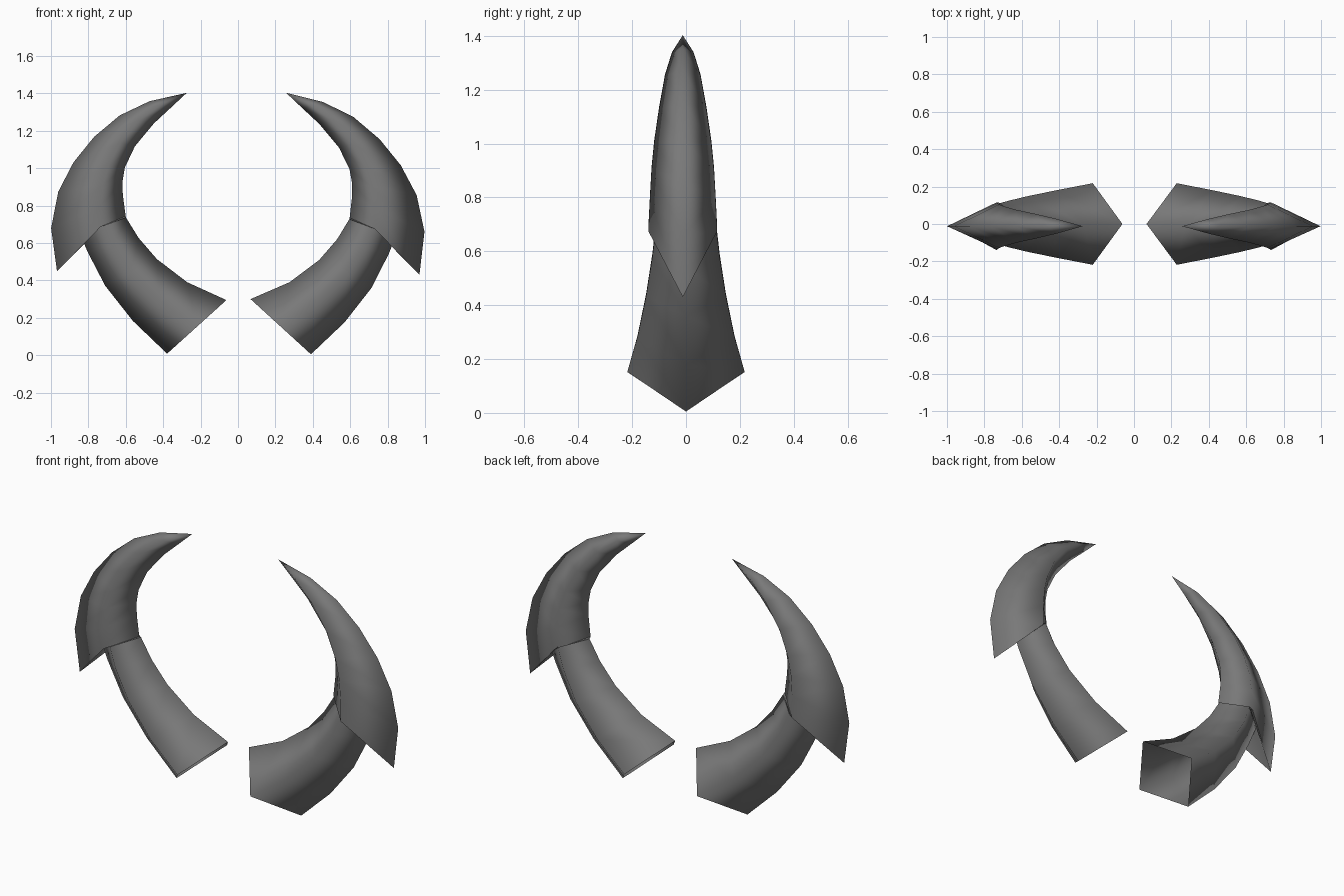
import bpy
import bmesh

cube = bpy.data.objects.get("Cube")
if cube:
    bpy.data.objects.remove(cube, do_unlink=True)

# Single dark horn colour
horn_grey = bpy.data.materials.new("horn_grey")
horn_grey.use_nodes = True
colour = (0.19, 0.19, 0.19, 1)
horn_grey.diffuse_color = colour
horn_grey.node_tree.nodes["Principled BSDF"].inputs["Base Color"].default_value = colour

# Diamond rings: outer x, outer z, inner x, inner z, half depth, side ridge position (0 inner, 1 outer)
SHAFT = [
    (0.39, 0.005, 0.067, 0.30, 0.218, 0.50),
    (0.57, 0.176, 0.275, 0.39, 0.180, 0.50),
    (0.714, 0.36, 0.435, 0.51, 0.148, 0.50),
    (0.805, 0.54, 0.53, 0.62, 0.125, 0.50),
    (0.85, 0.65, 0.595, 0.727, 0.112, 0.46),
]
SHEATH = [
    (0.97, 0.43, 0.597, 0.735, 0.128, 0.36),
    (0.997, 0.66, 0.61, 0.85, 0.122, 0.30),
    (0.955, 0.856, 0.61, 0.92, 0.116, 0.30),
    (0.87, 1.016, 0.596, 0.995, 0.106, 0.32),
    (0.757, 1.155, 0.54, 1.11, 0.088, 0.36),
    (0.618, 1.273, 0.436, 1.235, 0.066, 0.42),
    (0.457, 1.353, 0.345, 1.32, 0.040, 0.50),
]
TIP = (0.257, -0.012, 1.403)


def add_ring(bm, spec, shift, lift=0):
    ox, oz, ix, iz, depth, t = spec
    mx, mz = ix + (ox - ix) * t, iz + (oz - iz) * t + lift
    points = [(ox, shift, oz), (mx, shift - depth, mz),
              (ix, shift, iz), (mx, shift + depth, mz)]
    return [bm.verts.new(p) for p in points]


def make_horn(name, side):
    bm = bmesh.new()
    rings = [add_ring(bm, s, 0) for s in SHAFT]
    lip = len(rings)
    for i, s in enumerate(SHEATH):
        rings.append(add_ring(bm, s, -0.012, 0.05 if i == 0 else 0))

    # Skin between neighbouring rings, open at the root
    for a, b in zip(rings, rings[1:]):
        for k in range(4):
            n = (k + 1) % 4
            bm.faces.new((a[k], a[n], b[n], b[k]))
    tip = bm.verts.new(TIP)
    for k in range(4):
        bm.faces.new((rings[-1][k], rings[-1][(k + 1) % 4], tip))

    # The far horn leans very slightly differently
    if side < 0:
        for v in bm.verts:
            x, z = -v.co.x, v.co.z
            v.co.x = x - 0.02 * (z - 0.55)
            v.co.z = z - 0.026 * (x + 0.27)
    bmesh.ops.recalc_face_normals(bm, faces=bm.faces)
    for f in bm.faces:
        f.smooth = True

    # Crisp barbed rim and the fold beneath it
    for ring in (rings[lip - 1], rings[lip]):
        for k in range(4):
            edge = bm.edges.get((ring[k], ring[(k + 1) % 4]))
            edge.smooth = False

    mesh = bpy.data.meshes.new(name)
    bm.to_mesh(mesh)
    bm.free()
    mesh.materials.append(horn_grey)
    obj = bpy.data.objects.new(name, mesh)
    bpy.context.collection.objects.link(obj)


make_horn("left_horn", 1)
make_horn("right_horn", -1)
